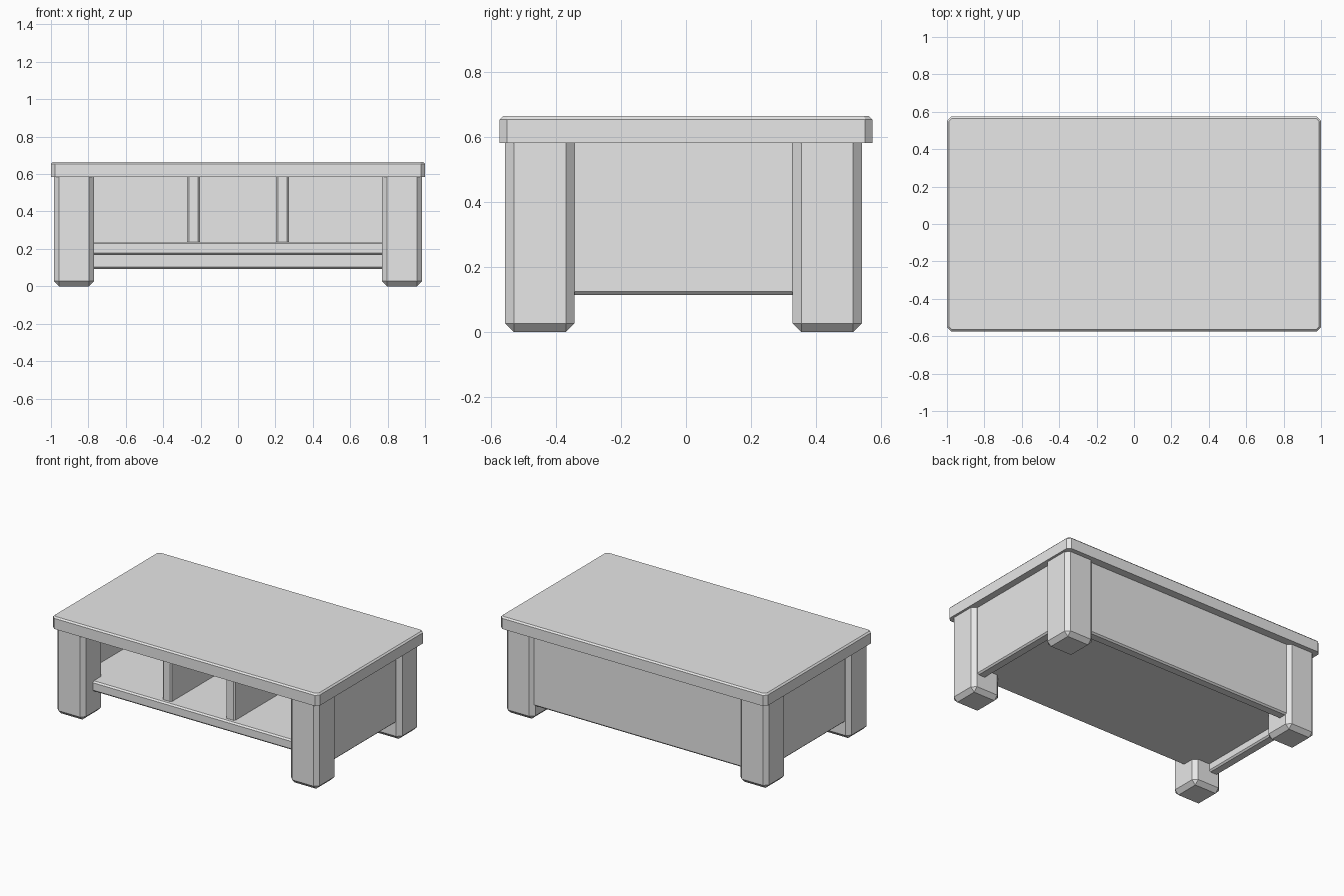
import bpy
import bmesh

cube = bpy.data.objects.get("Cube")
if cube:
    bpy.data.objects.remove(cube, do_unlink=True)

grey = bpy.data.materials.new("plain_grey")
grey.use_nodes = True
grey.diffuse_color = (0.8, 0.8, 0.8, 1)
grey.node_tree.nodes["Principled BSDF"].inputs["Base Color"].default_value = (0.8, 0.8, 0.8, 1)


def chamfer(bm, edges, width):
    bmesh.ops.bevel(bm, geom=edges, offset=width, segments=1,
                    affect='EDGES', clamp_overlap=True)


def is_vertical(edge):
    a, b = (v.co for v in edge.verts)
    return abs(a.z - b.z) > 0.01


def block(name, x, y, z, bevel=0.01, top_bevel=None):
    """Chamfered box from (min, max) ranges; top_bevel chamfers only corners and top rim."""
    bm = bmesh.new()
    bmesh.ops.create_cube(bm, size=1)
    for v in bm.verts:
        v.co = [r[0] if c < 0 else r[1] for c, r in zip(v.co, (x, y, z))]
    if top_bevel is None:
        chamfer(bm, bm.edges[:], bevel)
    else:
        chamfer(bm, [e for e in bm.edges if is_vertical(e)], bevel)
        rim = [e for e in bm.edges if all(v.co.z > z[1] - 0.001 for v in e.verts)]
        chamfer(bm, rim, top_bevel)
    bmesh.ops.recalc_face_normals(bm, faces=bm.faces[:])
    mesh = bpy.data.meshes.new(name)
    bm.to_mesh(mesh)
    bm.free()
    mesh.materials.append(grey)
    obj = bpy.data.objects.new(name, mesh)
    bpy.context.scene.collection.objects.link(obj)
    return obj


# Table top
block("table_top", (-1, 1), (-0.574, 0.574), (0.583, 0.665), 0.022, top_bevel=0.01)

# Four chunky legs and the two side panels
for side, s in (("left", 1), ("right", -1)):
    outer = sorted((s * 0.77, s * 0.984))
    block(f"front_{side}_leg", outer, (-0.557, -0.343), (0, 0.64), 0.027)
    block(f"back_{side}_leg", outer, (0.328, 0.542), (0, 0.64), 0.027)
    panel = sorted((s * 0.885, s * 0.953))
    block(f"{side}_side_panel", panel, (-0.45, 0.5), (0.115, 0.62))
    # Compartment divider
    wall = sorted((s * 0.203, s * 0.273))
    block(f"{side}_divider", wall, (-0.425, 0.48), (0.2, 0.62))

# Back panel and open shelf
block("back_panel", (-0.9, 0.9), (0.45, 0.52), (0.092, 0.62))
block("shelf", (-0.92, 0.92), (-0.455, 0.48), (0.168, 0.238))
